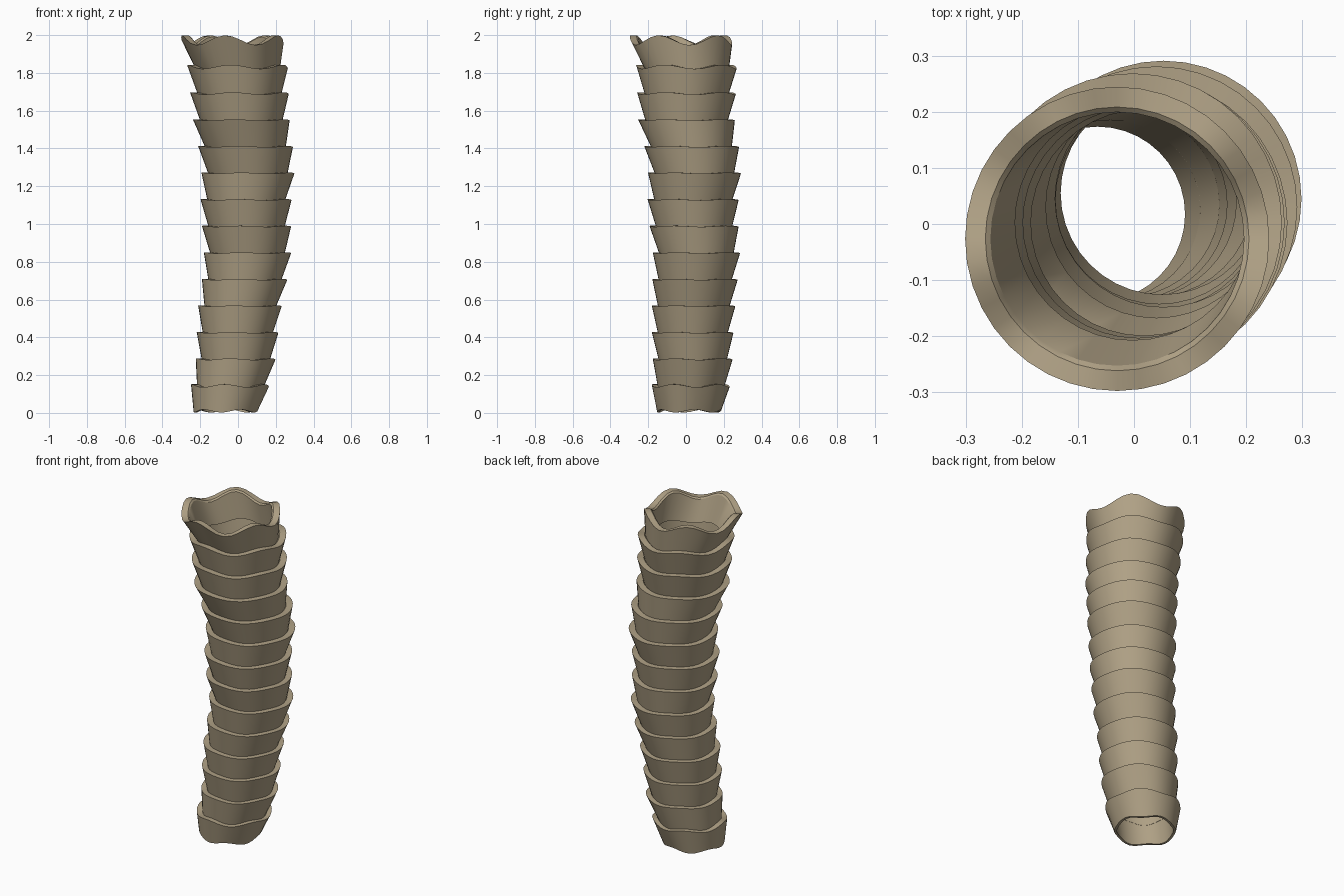
import bpy, bmesh, math

if "Cube" in bpy.data.objects:
    bpy.data.objects.remove(bpy.data.objects["Cube"])

SIDES = 40
PHASE = math.radians(46)

# centre of each rim, from the ground up (entry 0 is the foot of the trunk)
CX = [-.065, -.0425, -.0125, -.0025, .01, .035, .05, .045, .0425,
      .0525, .04, .0175, .0075, -.0025, -.03]
CY = [.0175, .025, .035, .035, .04, .0475, .055, .0425, .0375,
      .045, .03, .0025, .0025, .0025, -.0265]
WAVE = {0: -.008, 1: .008, 2: .004, 12: .006, 13: .011, 14: .026}

bark = bpy.data.materials.new("bark")
bark.diffuse_color = (.43, .355, .235, 1)
bark.use_nodes = True
bark.node_tree.nodes["Principled BSDF"].inputs["Base Color"].default_value = bark.diffuse_color


def rim_radius(i):
    return .201 + .005 * i


def rim_height(i):
    return .01 if i == 0 else .003 + .1407 * i


def bark_ring(i):
    """Flared hollow cup running from rim i-1 up to rim i."""
    r = rim_radius(i)
    z0 = rim_height(i - 1) - (.012 if i > 1 else 0)
    z1 = rim_height(i)
    # radius, height, which end it belongs to (0 bottom, 1 top)
    profile = [(r * .825, z0, 0), (r, z1, 1), (r - .036, z1, 1),
               (r - .045, z1 - .008, 1), (r * .825 - .014, z0, 0)]
    bm = bmesh.new()
    loops = []
    for rad, z, end in profile:
        k = i - 1 + end
        amp = WAVE.get(k, .003)
        loop = []
        for s in range(SIDES):
            a = 2 * math.pi * s / SIDES
            loop.append(bm.verts.new((CX[k] + rad * math.cos(a),
                                      CY[k] + rad * math.sin(a),
                                      z + amp * math.cos(5 * (a - PHASE)))))
        loops.append(loop)
    for p in range(len(loops)):
        lo, hi = loops[p], loops[(p + 1) % len(loops)]
        for s in range(SIDES):
            t = (s + 1) % SIDES
            bm.faces.new((lo[s], lo[t], hi[t], hi[s]))
    bmesh.ops.recalc_face_normals(bm, faces=bm.faces)
    mesh = bpy.data.meshes.new(f"trunk_ring_{i:02d}")
    bm.to_mesh(mesh)
    bm.free()
    mesh.materials.append(bark)
    obj = bpy.data.objects.new(mesh.name, mesh)
    bpy.context.collection.objects.link(obj)
    return obj


# stacked trunk rings
for o in [bark_ring(i) for i in range(1, 15)]:
    o.select_set(True)
    bpy.context.view_layer.objects.active = o
bpy.ops.object.shade_smooth_by_angle(angle=math.radians(30))
